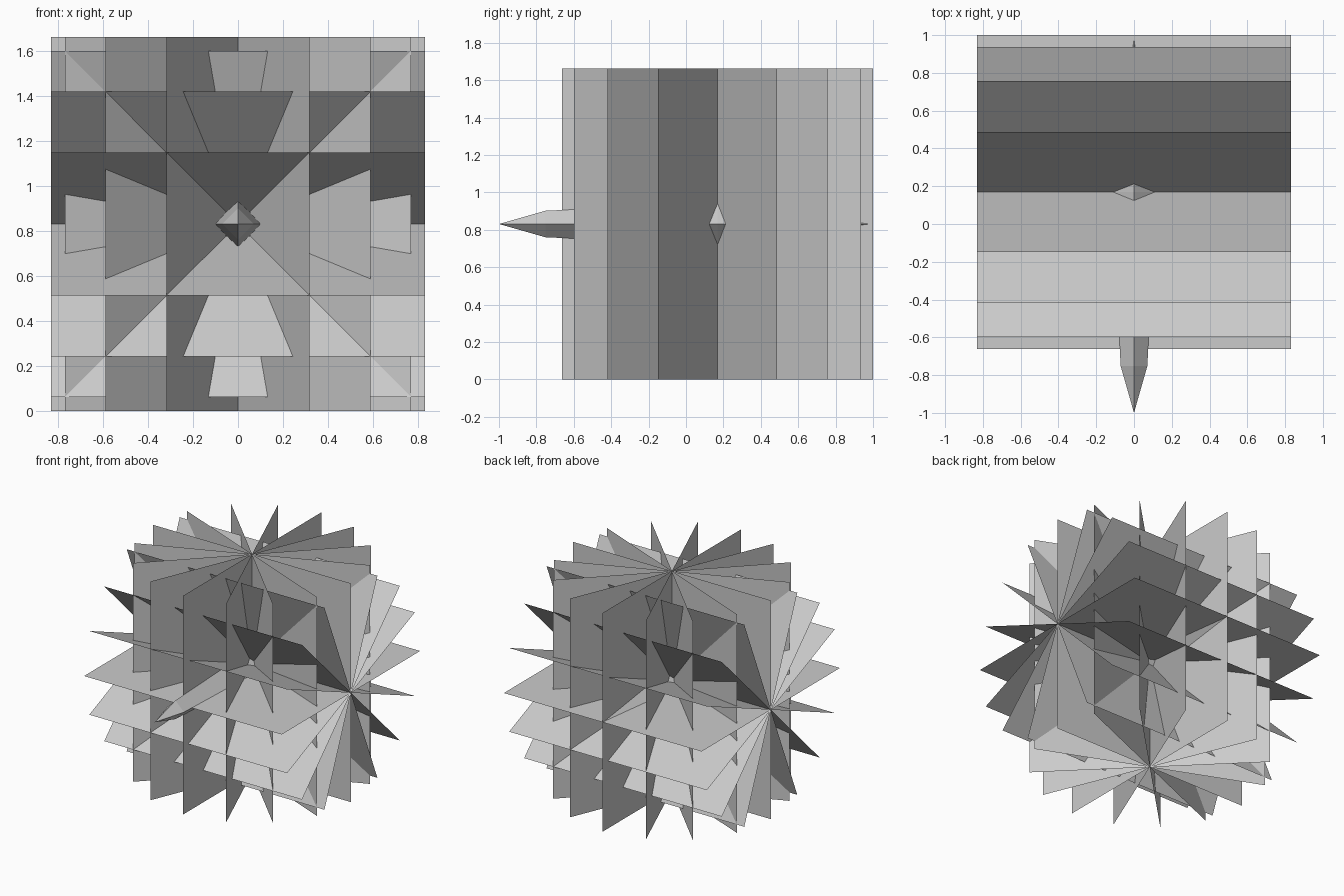
import bpy, bmesh, math
from mathutils import Matrix, Vector

if "Cube" in bpy.data.objects:
    bpy.data.objects.remove(bpy.data.objects["Cube"])

R = 0.831                        # half size of every square sheet
CENTRE = Vector((0, 0.169, R))   # hub where all sheets cross
SHEETS = 8                       # sheets per fan, giving 16 spokes


def finish(name, bm):
    me = bpy.data.meshes.new(name)
    bm.to_mesh(me)
    bm.free()
    ob = bpy.data.objects.new(name, me)
    ob.location = CENTRE
    bpy.context.collection.objects.link(ob)
    return ob


def fan(name, axis):
    """Square sheets turned in equal steps about one axis."""
    bm = bmesh.new()
    upright = Matrix.Rotation(math.pi / 2, 4, 'X')   # square in the XZ plane
    for i in range(SHEETS):
        turn = Matrix.Rotation(math.pi * i / SHEETS, 4, axis)
        bmesh.ops.create_grid(bm, x_segments=1, y_segments=1, size=R,
                              matrix=turn @ upright)
    return finish(name, bm)


# Two crossing fans of thin sheets
fan("upright_fan", 'Z')
fan("sideways_fan", 'X')

# Four-sided spike along Y: front tip, shoulder, widest middle, back tip
bm = bmesh.new()
front = bm.verts.new((0, -1.169, 0))
back = bm.verts.new((0, 0.81, 0))
rings = []
for y, r in ((-0.92, 0.071), (0, 0.11)):
    rings.append([bm.verts.new((r * math.cos(a), y, r * math.sin(a)))
                  for a in (k * math.pi / 2 for k in range(4))])
for k in range(4):
    n = (k + 1) % 4
    bm.faces.new((front, rings[0][k], rings[0][n]))
    bm.faces.new((rings[0][k], rings[1][k], rings[1][n], rings[0][n]))
    bm.faces.new((rings[1][k], back, rings[1][n]))
bmesh.ops.recalc_face_normals(bm, faces=bm.faces)
finish("spike", bm)
